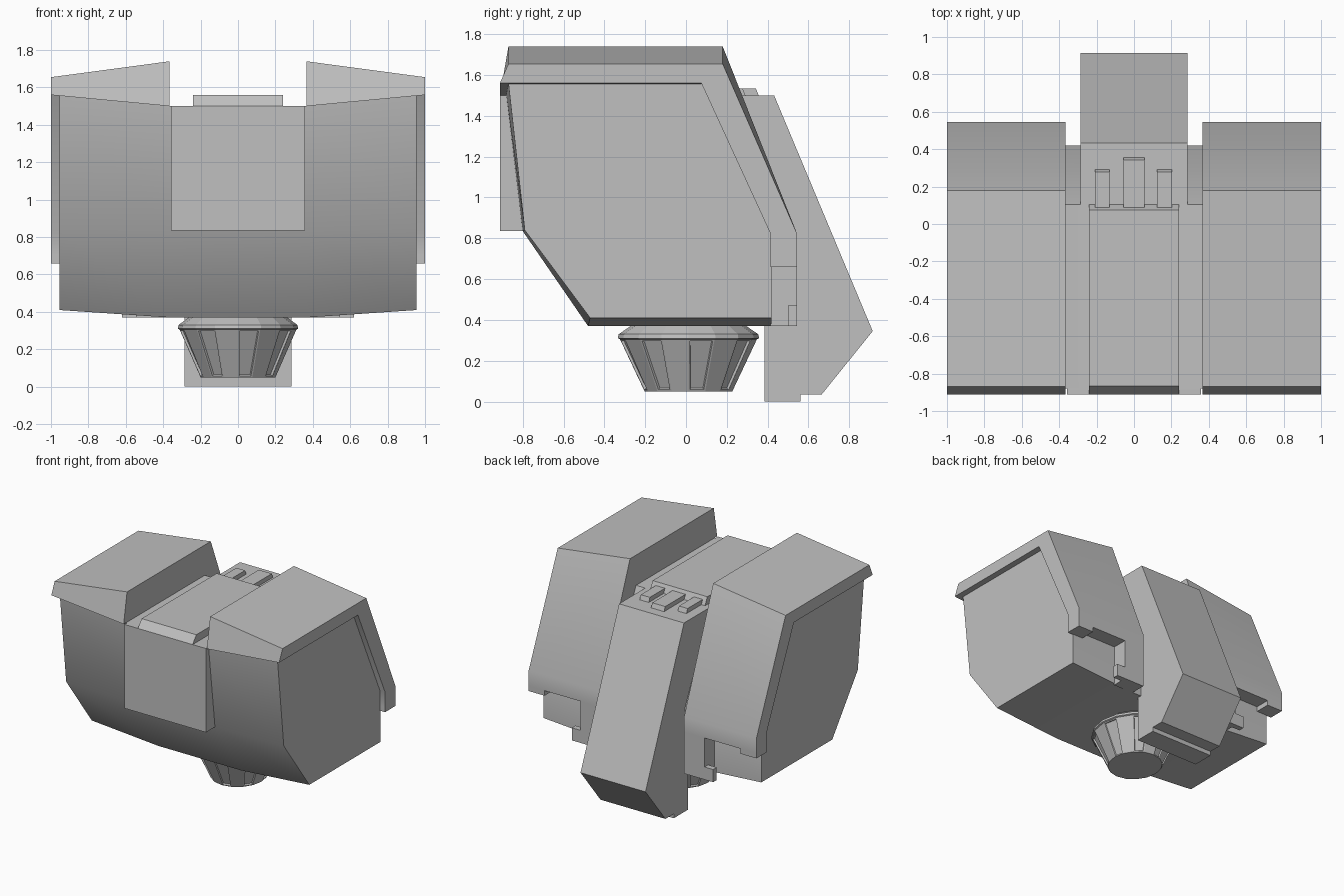
import bpy, bmesh, math

if "Cube" in bpy.data.objects:
    bpy.data.objects.remove(bpy.data.objects["Cube"])

grey = bpy.data.materials.new("plain_grey")
grey.diffuse_color = (0.53, 0.53, 0.53, 1)
grey.use_nodes = True
grey.node_tree.nodes["Principled BSDF"].inputs["Base Color"].default_value = grey.diffuse_color


def finish(bm, name, smooth=None):
    bmesh.ops.recalc_face_normals(bm, faces=bm.faces)
    me = bpy.data.meshes.new(name)
    bm.to_mesh(me)
    bm.free()
    me.materials.append(grey)
    ob = bpy.data.objects.new(name, me)
    bpy.context.collection.objects.link(ob)
    if smooth:
        bpy.ops.object.select_all(action='DESELECT')
        ob.select_set(True)
        bpy.context.view_layer.objects.active = ob
        bpy.ops.object.shade_smooth_by_angle(angle=math.radians(smooth))
    return ob


def loft(name, sections, smooth=None):
    """Skin matching (y, z) profiles placed at successive x positions."""
    bm = bmesh.new()
    rings = [[bm.verts.new((x, y, z)) for y, z in pts] for x, pts in sections]
    n = len(rings[0])
    for a, b in zip(rings, rings[1:]):
        for i in range(n):
            j = (i + 1) % n
            bm.faces.new((a[i], a[j], b[j], b[i]))
    bm.faces.new(rings[0])
    bm.faces.new(rings[-1])
    return finish(bm, name, smooth)


def prism(name, x0, x1, pts):
    return loft(name, [(x0, pts), (x1, pts)])


def box(name, x0, x1, y0, y1, z0, z1):
    return prism(name, x0, x1, [(y0, z0), (y1, z0), (y1, z1), (y0, z1)])


# Main body: slightly raised towards the sides underneath
side = [(-.87, 1.56), (-.79, .84), (-.47, .41), (.42, .41), (.42, .82), (.075, 1.56)]
mid = [(-.88, 1.5), (-.80, .835), (-.48, .37), (.42, .37), (.42, .82), (.105, 1.5)]
loft("body", [(-.955, side), (-.365, mid), (.365, mid), (.955, side)], smooth=35)

# Front centre block and raised top plate
prism("front_block", -.358, .358, [(-.912, 1.5), (-.875, 1.5), (-.795, .835), (-.912, .835)])
prism("top_plate", -.24, .24, [(-.912, 1.5), (-.865, 1.56), (.075, 1.56), (.105, 1.5)])

# Shoulder covers with legs at the back
outer = [(-.912, 1.56), (-.87, 1.655), (.18, 1.655), (.545, .82),
         (.545, .70), (.415, .70), (.415, .82), (.075, 1.56)]
inner = [(-.912, 1.5), (-.87, 1.74), (.18, 1.74), (.545, .82),
         (.545, .70), (.415, .70), (.415, .82), (.105, 1.5)]
for s, label in ((-1, "left"), (1, "right")):
    loft(f"cover_{label}", [(s * .365, inner), (s, outer)], smooth=35)
    box(f"cover_outer_leg_{label}", s * .86, s, .415, .545, .66, .70)
    box(f"cover_inner_leg_{label}", s * .365, s * .545, .415, .545, .37, .70)
    box(f"cover_foot_{label}", s * .545, s * .62, .50, .545, .37, .47)

# Rear spine
prism("rear_spine", -.285, .285,
      [(.10, 1.5), (.432, 1.5), (.915, .345), (.665, .035), (.56, .035),
       (.56, 0), (.385, 0), (.385, .75)])

# Vent bars on top of the spine
for i, (x, w, end) in enumerate(((-.17, .038, .295), (0, .057, .36), (.163, .04, .295))):
    prism(f"vent_bar_{i + 1}", x - w, x + w,
          [(.085, 1.49), (.085, 1.535), (end - .018, 1.535), (end, 1.49)])

# Nozzle: 16-sided cone with every second face recessed
bm = bmesh.new()
N = 16
rings = []
for r, z in ((.2, .05), (.312, .305), (.322, .31), (.318, .33), (.25, .38)):
    rings.append([bm.verts.new((r * math.sin(t), .012 - r * 1.075 * math.cos(t), z))
                  for t in (2 * math.pi * k / N for k in range(N))])
panels = []
for level, (a, b) in enumerate(zip(rings, rings[1:])):
    for k in range(N):
        j = (k + 1) % N
        f = bm.faces.new((a[k], a[j], b[j], b[k]))
        if level == 0 and k % 2 == 0:
            panels.append(f)
bm.faces.new(rings[0])
bm.faces.new(rings[-1])
bmesh.ops.recalc_face_normals(bm, faces=bm.faces)
bmesh.ops.inset_individual(bm, faces=panels, thickness=.012, depth=0)
bmesh.ops.inset_individual(bm, faces=panels, thickness=.004, depth=-.012)
finish(bm, "nozzle")
